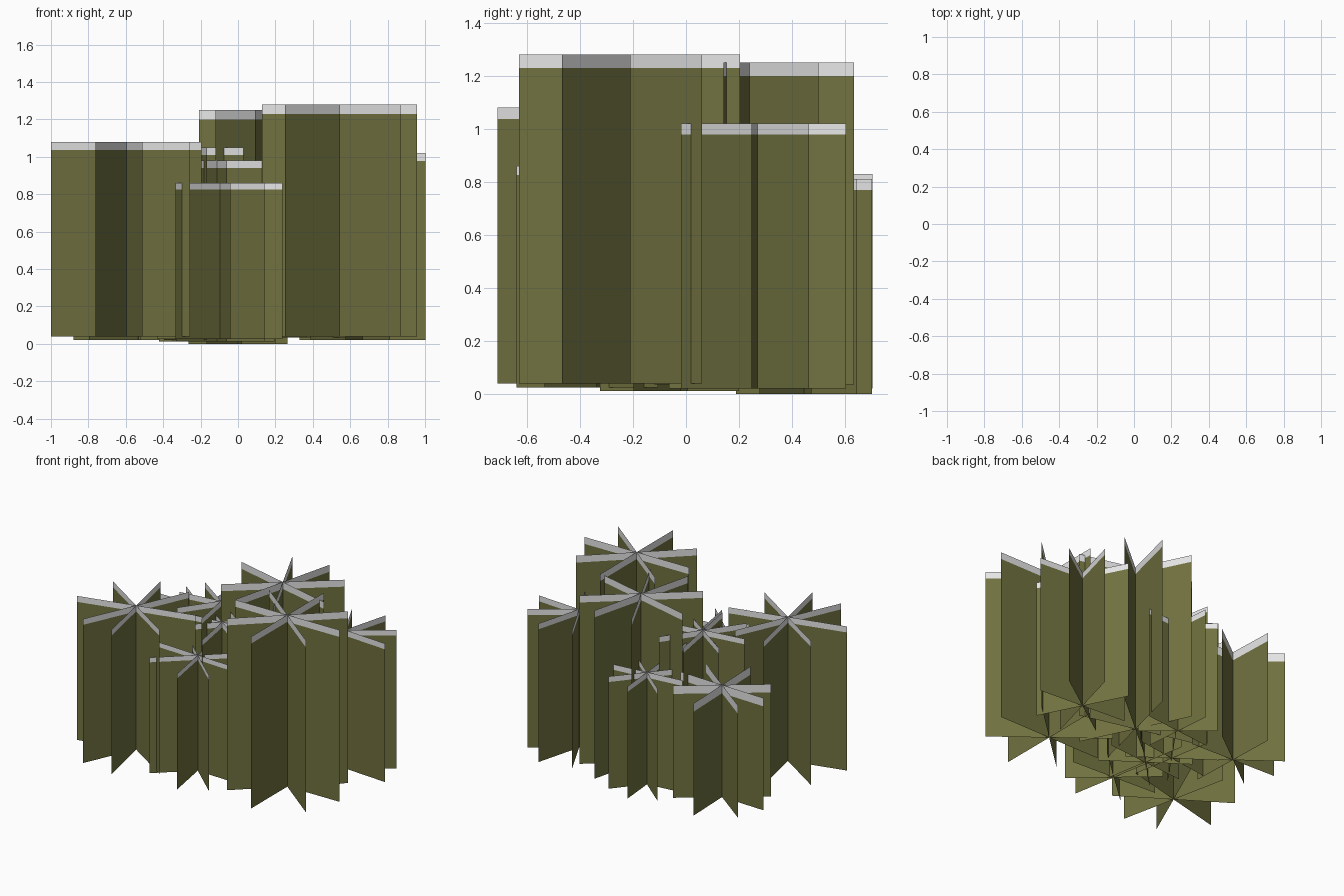
import bpy, bmesh, math

if "Cube" in bpy.data.objects:
    bpy.data.objects.remove(bpy.data.objects["Cube"])


def material(name, srgb):
    m = bpy.data.materials.new(name)
    lin = [((c / 255 + 0.055) / 1.055) ** 2.4 for c in srgb]
    m.diffuse_color = (*lin, 1)
    m.use_nodes = True
    m.node_tree.nodes["Principled BSDF"].inputs["Base Color"].default_value = m.diffuse_color
    return m


OLIVE = material("olive_foliage", (113, 114, 64))
PALE = material("pale_tips", (238, 238, 238))


def grass_tuft(name, x, y, z0, z1, tip, cards):
    """Thin upright cards (angle, half width) crossing on one axis, each with a pale strip on top."""
    bm = bmesh.new()
    levels = (z0, z1 - tip, z1)
    for a, radius in cards:
        dx = radius * math.cos(math.radians(a))
        dy = radius * math.sin(math.radians(a))
        rows = [[bm.verts.new((s * dx, s * dy, z)) for s in (-1, 1)] for z in levels]
        for i in range(2):
            f = bm.faces.new((rows[i][0], rows[i][1], rows[i + 1][1], rows[i + 1][0]))
            f.material_index = i          # lower part olive, top strip pale
    mesh = bpy.data.meshes.new(name)
    bm.to_mesh(mesh)
    bm.free()
    mesh.materials.append(OLIVE)
    mesh.materials.append(PALE)
    ob = bpy.data.objects.new(name, mesh)
    ob.location = (x, y, 0)
    bpy.context.collection.objects.link(ob)


# name, centre, bottom, top, strip height, cards
TUFTS = [
    ("tall_right_tuft", 0.543, -0.213, 0.04, 1.28, 0.05,
     ((0.5, 0.415), (43, 0.40), (90, 0.417), (142, 0.415))),
    ("left_tuft", -0.597, -0.31, 0.04, 1.08, 0.043,
     ((14, 0.415), (66, 0.405), (102, 0.41), (147, 0.405))),
    ("tall_middle_tuft", 0.19, 0.24, 0.035, 1.25, 0.05,
     ((40, 0.405), (76, 0.405), (116, 0.40), (166, 0.41))),
    ("back_right_tuft", 0.665, 0.27, 0.02, 1.02, 0.042,
     ((-4, 0.337), (35, 0.337), (75, 0.346), (117, 0.325))),
    ("back_small_tuft", 0.0, 0.445, 0.0, 0.81, 0.04,
     ((6, 0.267), (50, 0.262), (95, 0.257), (140, 0.26))),
    ("front_tuft", -0.097, -0.32, 0.025, 0.86, 0.035,
     ((-3, 0.335), (42, 0.32), (100, 0.325), (138, 0.32))),
    ("inner_left_tuft", -0.22, 0.12, 0.02, 1.05, 0.04,
     ((8, 0.305), (55, 0.305), (100, 0.305), (145, 0.305))),
    ("inner_small_tuft", -0.113, -0.02, 0.012, 0.98, 0.04,
     ((5, 0.31), (45, 0.31), (100, 0.31), (145, 0.31))),
    ("back_left_tuft", -0.54, 0.36, 0.02, 0.83, 0.06,
     ((37, 0.32), (92, 0.343), (143, 0.34), (178, 0.34))),
]
for t in TUFTS:
    grass_tuft(*t)
